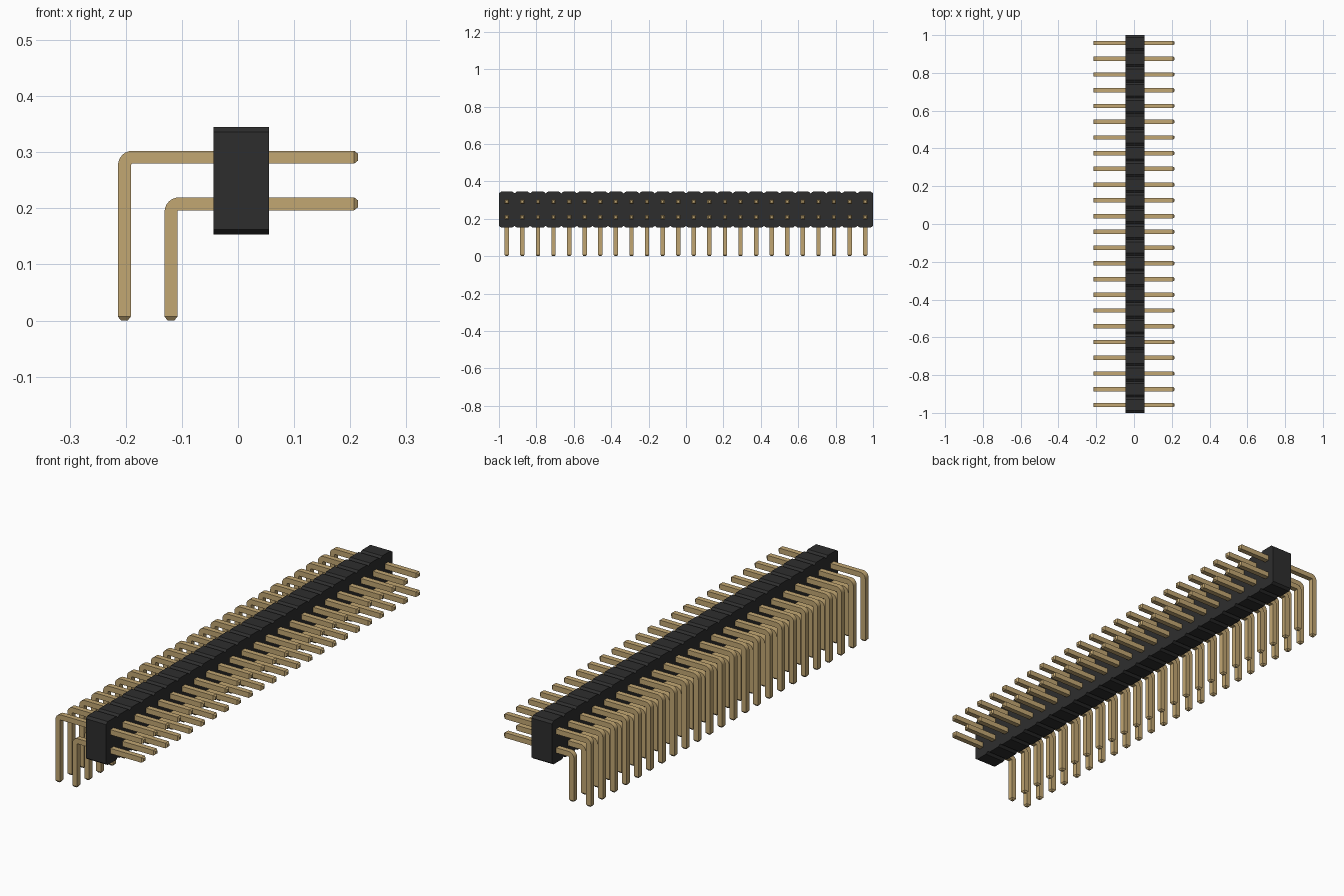
import bpy, bmesh, math
from mathutils import Vector

cube = bpy.data.objects.get("Cube")
if cube:
    bpy.data.objects.remove(cube, do_unlink=True)

COUNT = 24
PITCH = 2.0 / COUNT
HALF = 0.0115            # half width of a square pin


def material(name, rgb, rough):
    m = bpy.data.materials.new(name)
    m.use_nodes = True
    m.diffuse_color = (*rgb, 1)
    bsdf = m.node_tree.nodes["Principled BSDF"]
    bsdf.inputs["Base Color"].default_value = (*rgb, 1)
    bsdf.inputs["Roughness"].default_value = rough
    return m


black = material("black plastic", (0.027, 0.027, 0.027), 0.6)
gold = material("gold metal", (0.54, 0.385, 0.17), 0.4)


def finish(bm, name, mat):
    bmesh.ops.recalc_face_normals(bm, faces=bm.faces)
    mesh = bpy.data.meshes.new(name)
    bm.to_mesh(mesh)
    bm.free()
    mesh.materials.append(mat)
    obj = bpy.data.objects.new(name, mesh)
    bpy.context.scene.collection.objects.link(obj)
    return obj


# Housing: one chamfered cell per pin, extruded across x as a single profile
def housing():
    x0, x1, z0, z1, cy, cz = -0.044, 0.055, 0.153, 0.345, 0.012, 0.009
    top, bottom = [], []
    for i in range(COUNT):
        a = -1 + i * PITCH
        b = a + PITCH
        for edge, z, inward in ((top, z1, -cz), (bottom, z0, cz)):
            edge += [(a, z + inward), (a + cy, z), (b - cy, z)]
    top.append((1, z1 - cz))
    bottom.append((1, z0 + cz))
    bm = bmesh.new()
    rows = [[bm.verts.new((x, y, z)) for y, z in edge]
            for x, edge in ((x0, top), (x1, top), (x1, bottom), (x0, bottom))]
    for r, row in enumerate(rows):
        nxt = rows[(r + 1) % 4]
        for i in range(len(row) - 1):
            bm.faces.new((row[i], row[i + 1], nxt[i + 1], nxt[i]))
    bm.faces.new([row[0] for row in rows])
    bm.faces.new([row[-1] for row in reversed(rows)])
    finish(bm, "housing", black)


# Bent pins: square section swept along an L path, with tapered ends
def pin_row(name, z, x):
    tip, taper, end, inner = 0.214, 0.007, 0.006, 0.003
    radius = HALF + inner
    # Each station: centre x, centre z, outward section direction, half width
    stations = [(tip, z, 90, end), (tip - taper, z, 90, HALF)]
    centre = (x + radius, z - radius)
    for k in range(7):
        ang = 90 + 15 * k
        a = math.radians(ang)
        stations.append((centre[0] + radius * math.cos(a),
                         centre[1] + radius * math.sin(a), ang, HALF))
    stations += [(x, taper, 180, HALF), (x, 0, 180, end)]
    bm = bmesh.new()
    rings = []
    for px, pz, ang, h in stations:
        a = math.radians(ang)
        out = Vector((math.cos(a), 0, math.sin(a)))
        side = Vector((0, 1, 0))
        p = Vector((px, -1 + PITCH / 2, pz))
        rings.append([bm.verts.new(p + out * h * u + side * h * v)
                      for u, v in ((1, 1), (1, -1), (-1, -1), (-1, 1))])
    for r, s in zip(rings, rings[1:]):
        for i in range(4):
            j = (i + 1) % 4
            bm.faces.new((r[i], r[j], s[j], s[i]))
    bm.faces.new(rings[0])
    bm.faces.new(rings[-1])
    obj = finish(bm, name, gold)
    array = obj.modifiers.new("row", 'ARRAY')
    array.count = COUNT
    array.use_relative_offset = False
    array.use_constant_offset = True
    array.constant_offset_displace = (0, PITCH, 0)
    bpy.ops.object.select_all(action='DESELECT')
    obj.select_set(True)
    bpy.context.view_layer.objects.active = obj
    bpy.ops.object.shade_smooth_by_angle(angle=math.radians(30))


housing()
pin_row("upper_pins", 0.291, -0.2025)
pin_row("lower_pins", 0.208, -0.1195)
